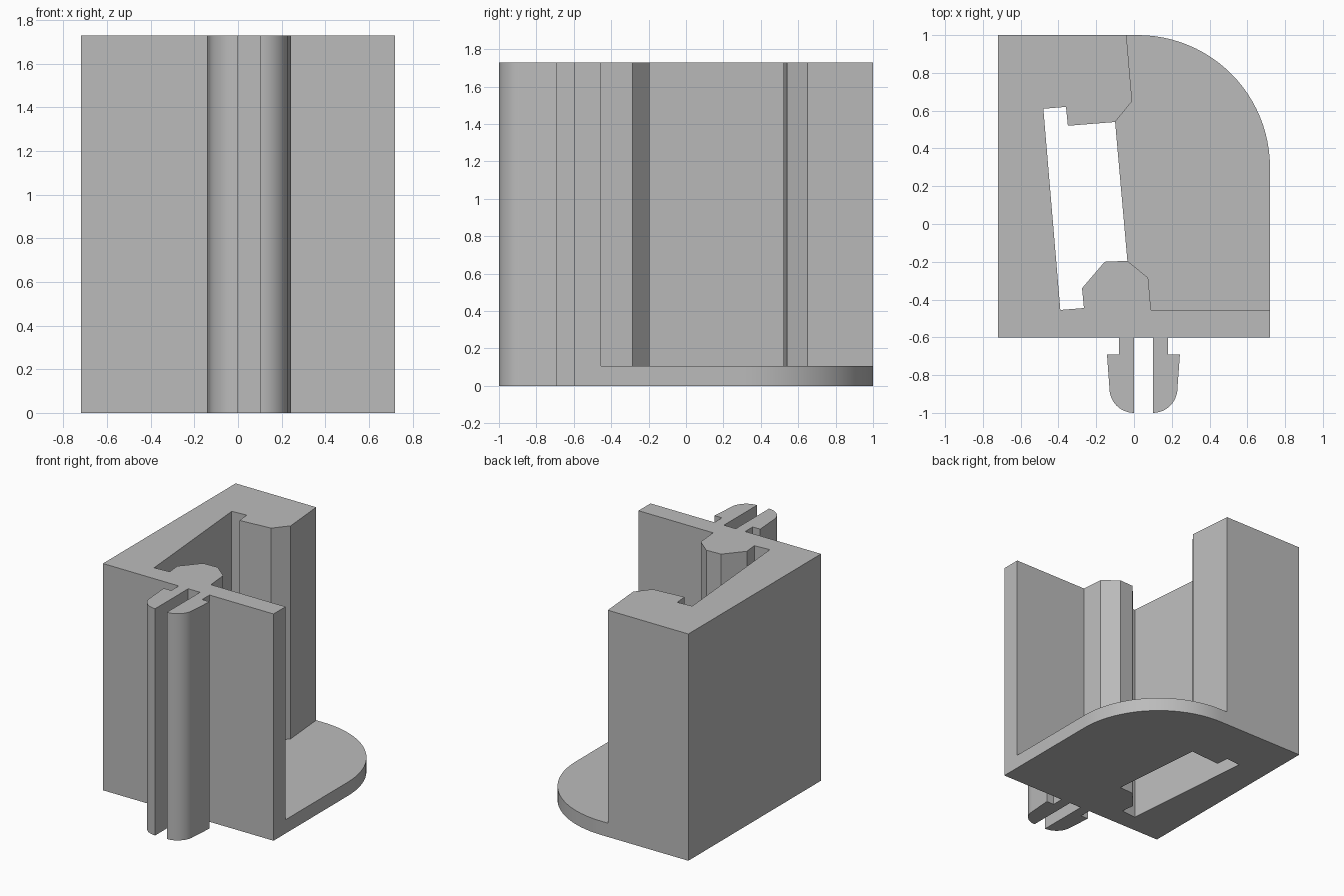
import bpy, bmesh
from math import sin, cos, pi

cube = bpy.data.objects.get("Cube")
if cube:
    bpy.data.objects.remove(cube)

HEIGHT, PLATE = 1.73, 0.105

grey = bpy.data.materials.new("grey_plastic")
grey.use_nodes = True
grey.diffuse_color = (0.5, 0.5, 0.5, 1)
grey.node_tree.nodes["Principled BSDF"].inputs["Base Color"].default_value = grey.diffuse_color


def arc(cx, cy, rx, ry, start, end, steps):
    angles = [start + (end - start) * i / steps for i in range(steps + 1)]
    return [(cx + rx * cos(a), cy + ry * sin(a)) for a in angles]


def add_outline(bm, points):
    return bm.faces.new([bm.verts.new((x, y, 0)) for x, y in points])


def raise_faces(bm, faces, height, keep):
    """Extrude faces upward and return the new top faces."""
    geom = bmesh.ops.extrude_face_region(bm, geom=faces, use_keep_orig=keep)["geom"]
    verts = [g for g in geom if isinstance(g, bmesh.types.BMVert)]
    bmesh.ops.translate(bm, verts=verts, vec=(0, 0, height))
    if not keep:
        old = [f for f in faces if f.is_valid]
        if old:
            bmesh.ops.delete(bm, geom=old, context='FACES_ONLY')
    return [g for g in geom if isinstance(g, bmesh.types.BMFace)]


def finish(bm, name):
    bmesh.ops.recalc_face_normals(bm, faces=bm.faces[:])
    mesh = bpy.data.meshes.new(name)
    bm.to_mesh(mesh)
    bm.free()
    mesh.materials.append(grey)
    ob = bpy.data.objects.new(name, mesh)
    bpy.context.collection.objects.link(ob)
    bpy.ops.object.select_all(action='DESELECT')
    ob.select_set(True)
    bpy.context.view_layer.objects.active = ob
    bpy.ops.object.shade_smooth_by_angle(angle=pi / 7)
    return ob


# Shared edges between the tall wall and the low plate
front_seam = [(0.72, -0.455), (0.09, -0.455), (0.075, -0.285), (-0.035, -0.195)]
back_seam = [(-0.10, 0.54), (-0.01, 0.65), (-0.04, 1)]

# Inner side of the slot, running from the front hook to the back hook
slot = [(-0.155, -0.2), (-0.275, -0.34), (-0.265, -0.445), (-0.39, -0.455),
        (-0.48, 0.61), (-0.36, 0.62), (-0.35, 0.52)]

# Body: C-shaped wall and rounded base plate
bm = bmesh.new()
add_outline(bm, [(-0.72, -0.6), (0.72, -0.6)] + front_seam + slot + back_seam + [(-0.72, 1)])
add_outline(bm, front_seam[1::-1] + arc(0.02, 0.3, 0.7, 0.7, 0, pi / 2, 24)
            + back_seam[::-1] + front_seam[:1:-1])
bmesh.ops.remove_doubles(bm, verts=bm.verts[:], dist=0.0005)
tops = raise_faces(bm, bm.faces[:], PLATE, True)
wall = [f for f in tops if min(v.co.x for v in f.verts) < -0.7]
raise_faces(bm, wall, HEIGHT - PLATE, False)
finish(bm, "bracket_body")

# Clip: two mirrored prongs with barbed, rounded tips
AXIS = 0.05
for side, name in ((-1, "right_clip_prong"), (1, "left_clip_prong")):
    half = [(0.05, -0.6), (0.13, -0.6), (0.13, -0.69), (0.193, -0.69)]
    half += arc(0.05, -0.87, 0.13, 0.13, 0, -pi / 2, 12)
    bm = bmesh.new()
    outline = add_outline(bm, [(AXIS + side * x, y) for x, y in half])
    raise_faces(bm, [outline], HEIGHT, True)
    finish(bm, name)
